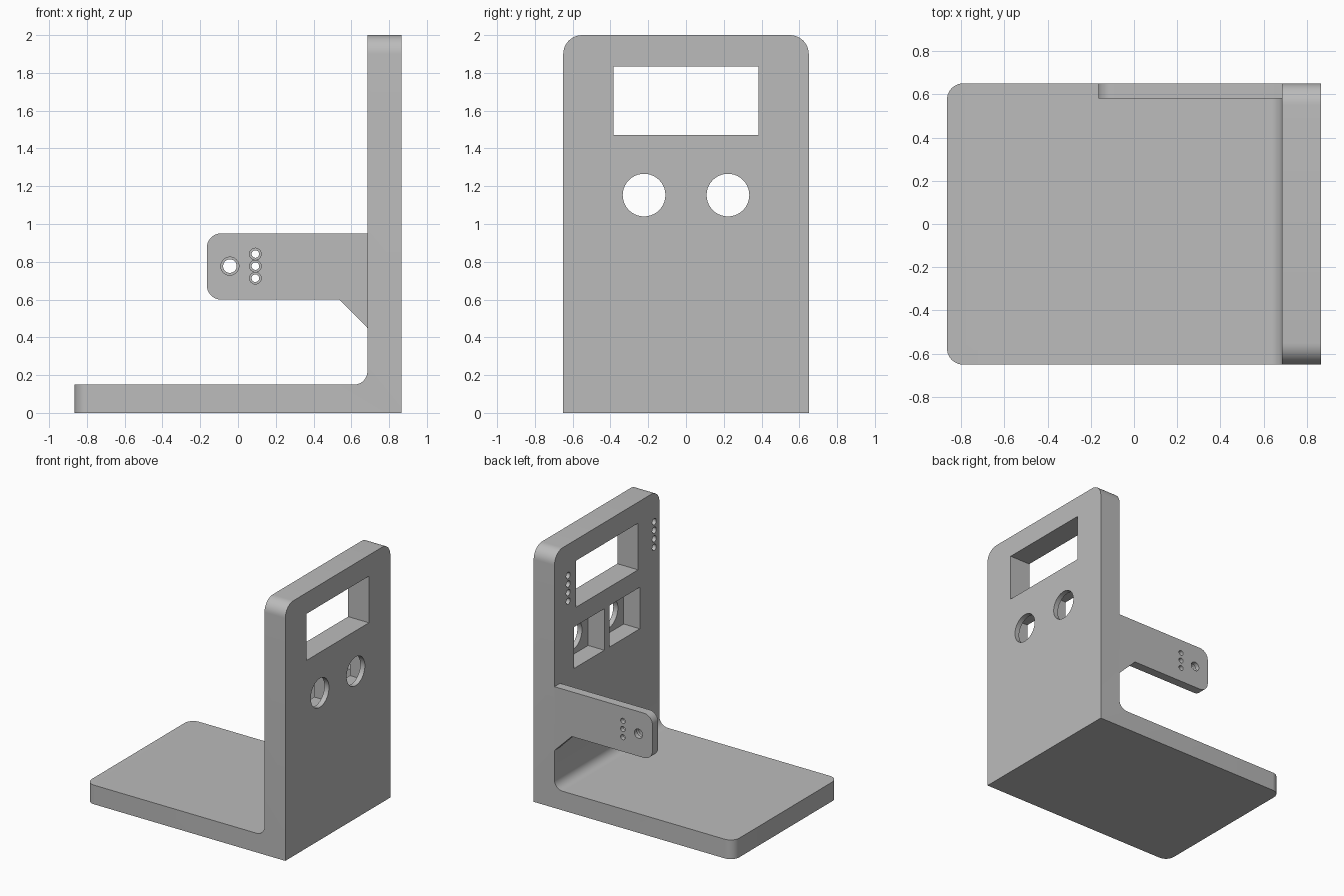
import bpy, bmesh, math
from mathutils import Vector

if "Cube" in bpy.data.objects:
    bpy.data.objects.remove(bpy.data.objects["Cube"])

grey = bpy.data.materials.new("plain_grey")
grey.use_nodes = True
grey.diffuse_color = (0.5, 0.5, 0.5, 1)
grey.node_tree.nodes["Principled BSDF"].inputs["Base Color"].default_value = (0.5, 0.5, 0.5, 1)

X0, X1, WALL = -0.865, 0.865, 0.685   # length ends and inner wall face
HALF = 0.65                           # half the depth
ARM_Y = 0.58                          # inner face of the arm


def rounded(corners, steps=10):
    """Outline from (u, v, radius) corners, with tangent arcs."""
    out = []
    for i, (u, v, r) in enumerate(corners):
        p = Vector((u, v))
        if not r:
            out.append(p)
            continue
        a = (Vector(corners[i - 1][:2]) - p).normalized()
        b = (Vector(corners[(i + 1) % len(corners)][:2]) - p).normalized()
        centre = p + (a + b) * r      # right-angled corners
        for k in range(steps + 1):
            t = k / steps * math.pi / 2
            out.append(centre - b * r * math.cos(t) - a * r * math.sin(t))
    return out


def circle(u, v, r, n=40):
    return [Vector((u + r * math.cos(k * math.tau / n), v + r * math.sin(k * math.tau / n)))
            for k in range(n)]


def rect(u0, u1, v0, v1):
    return [Vector(p) for p in ((u0, v0), (u1, v0), (u1, v1), (u0, v1))]


def prism(name, outline, axis, lo, hi, bevels=()):
    """Extrude an outline along x or y; bevels are (edge test, radius)."""
    bm = bmesh.new()
    place = (lambda p, w: (w, p.x, p.y)) if axis == "x" else (lambda p, w: (p.x, w, p.y))
    ends = [[bm.verts.new(place(p, w)) for p in outline] for w in (lo, hi)]
    bm.faces.new(ends[0])
    bm.faces.new(ends[1][::-1])
    n = len(outline)
    for i in range(n):
        j = (i + 1) % n
        bm.faces.new((ends[0][j], ends[0][i], ends[1][i], ends[1][j]))
    for test, radius in bevels:
        edges = [e for e in bm.edges if test(*[v.co for v in e.verts])]
        bmesh.ops.bevel(bm, geom=edges, offset=radius, segments=10, profile=0.5, affect="EDGES")
    bmesh.ops.recalc_face_normals(bm, faces=bm.faces)
    mesh = bpy.data.meshes.new(name)
    bm.to_mesh(mesh)
    bm.free()
    mesh.materials.append(grey)
    ob = bpy.data.objects.new(name, mesh)
    bpy.context.collection.objects.link(ob)
    return ob


def cut(target, outline, axis, lo, hi):
    cutter = prism("cutter", outline, axis, lo, hi)
    mod = target.modifiers.new("cut", "BOOLEAN")
    mod.operation, mod.solver, mod.object = "DIFFERENCE", "EXACT", cutter
    bpy.context.view_layer.objects.active = target
    bpy.ops.object.modifier_apply(modifier=mod.name)
    bpy.data.objects.remove(cutter)


# L-shaped body: base plate, filleted inner corner and upright wall
stand = prism(
    "base_and_wall",
    rounded([(X0, 0, 0), (X1, 0, 0), (X1, 2, 0), (WALL, 2, 0), (WALL, 0.15, 0.07), (X0, 0.15, 0)]),
    "y", -HALF, HALF,
    [(lambda a, b: max(a.x, b.x) < X0 + 0.001 and abs(a.z - b.z) > 0.1, 0.075),
     (lambda a, b: min(a.z, b.z) > 1.999 and abs(a.x - b.x) > 0.1, 0.1)])

# Display window through the wall
cut(stand, rect(-0.385, 0.385, 1.47, 1.835), "x", WALL - 0.1, X1 + 0.1)

# Round openings with square pockets behind
for side in (-1, 1):
    cut(stand, rect(side * 0.22 - 0.187, side * 0.22 + 0.187, 1.0, 1.325), "x", WALL - 0.1, X1 - 0.04)
    cut(stand, circle(side * 0.222, 1.153, 0.113), "x", X1 - 0.1, X1 + 0.1)

# Blind pin holes on the inner wall face
for y, z0 in ((0.48, 1.555), (-0.585, 1.57)):
    for k in range(4):
        cut(stand, circle(y, z0 + 0.067 * k, 0.025, 20), "x", WALL - 0.1, WALL + 0.06)

# Side arm with sloped gusset
arm = prism(
    "side_arm",
    rounded([(-0.165, 0.6, 0.075), (0.535, 0.6, 0), (WALL, 0.45, 0), (WALL, 0.95, 0), (-0.165, 0.95, 0.075)]),
    "y", ARM_Y, HALF)

# Counterbored holes in the arm
for x, z, r_out, r_in in [(-0.043, 0.777, 0.048, 0.036)] + [
        (0.092, 0.777 + 0.064 * k, 0.031, 0.02) for k in (-1, 0, 1)]:
    cut(arm, circle(x, z, r_in, 24), "y", ARM_Y - 0.1, HALF + 0.1)
    cut(arm, circle(x, z, r_out, 24), "y", ARM_Y - 0.1, ARM_Y + 0.035)

# Smooth the rounded areas, keep edges crisp
for ob in (stand, arm):
    bpy.ops.object.select_all(action="DESELECT")
    ob.select_set(True)
    bpy.context.view_layer.objects.active = ob
    bpy.ops.object.shade_smooth_by_angle(angle=math.radians(30))
